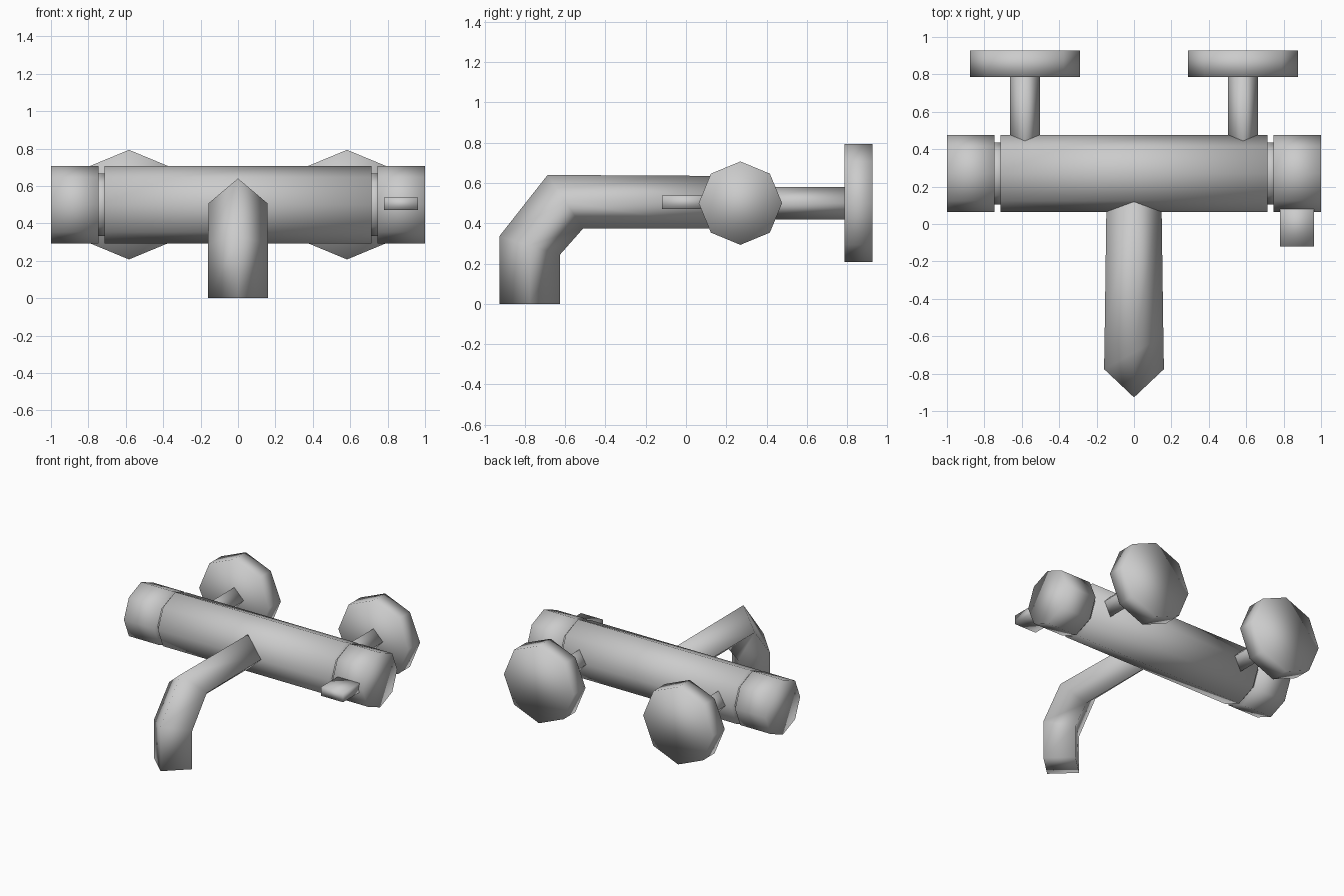
import bpy, bmesh, math
from mathutils import Matrix, Vector

default = bpy.data.objects.get("Cube")
if default:
    bpy.data.objects.remove(default, do_unlink=True)

# One satin metal grey for the whole tap
metal = bpy.data.materials.new("satin_grey_metal")
metal.use_nodes = True
GREY = (0.6, 0.6, 0.6, 1)
metal.diffuse_color = GREY
metal.node_tree.nodes["Principled BSDF"].inputs["Base Color"].default_value = GREY

AXIS_Y, AXIS_Z = 0.27, 0.5   # centre line of the valve body


def finish(name, bm):
    bmesh.ops.recalc_face_normals(bm, faces=bm.faces)
    mesh = bpy.data.meshes.new(name)
    bm.to_mesh(mesh)
    bm.free()
    mesh.materials.append(metal)
    mesh.shade_smooth()
    obj = bpy.data.objects.new(name, mesh)
    bpy.context.collection.objects.link(obj)
    return obj


def loft(name, rings):
    """Skin a closed tube through rings of points, capped at both ends."""
    bm = bmesh.new()
    loops = [[bm.verts.new(p) for p in ring] for ring in rings]
    n = len(loops[0])
    for a, b in zip(loops, loops[1:]):
        for i in range(n):
            j = (i + 1) % n
            bm.faces.new((a[i], a[j], b[j], b[i]))
    bm.faces.new(loops[0])
    bm.faces.new(loops[-1])
    return finish(name, bm)


def rod(name, axis, start, end, radius, sides, x=0):
    """Prism along x or y, with a corner pointing straight up."""
    def point(s, i):
        a = 2 * math.pi * i / sides
        u, w = radius * math.sin(a), AXIS_Z + radius * math.cos(a)
        return (s, AXIS_Y + u, w) if axis == "x" else (x + u, s, w)
    return loft(name, [[point(s, i) for i in range(sides)] for s in (start, end)])


# Valve body
rod("valve_body", "x", -0.715, 0.715, 0.207, 8)

# Necks, end knobs, wall pipes and wall flanges on both sides
for side, s in (("left", 1), ("right", -1)):
    rod(side + "_neck", "x", s * 0.68, s * 0.78, 0.167, 8)
    rod(side + "_knob", "x", s * 0.745, s * 1.0, 0.207, 8)
    rod(side + "_wall_pipe", "y", 0.3, 0.84, 0.08, 4, s * 0.583)
    rod(side + "_wall_flange", "y", 0.787, 0.927, 0.293, 8, s * 0.583)

# Spout: diamond sections given as outer (y, z), inner (y, z), half width
sections = [
    ((-0.927, 0.0), (-0.625, 0.0), 0.16),
    ((-0.927, 0.335), (-0.625, 0.245), 0.16),
    ((-0.687, 0.64), (-0.51, 0.375), 0.157),
    ((0.2, 0.635), (0.2, 0.375), 0.146),
]
rings = []
for (oy, oz), (iy, iz), w in sections:
    my, mz = (oy + iy) / 2, (oz + iz) / 2
    rings.append([(0, oy, oz), (w, my, mz), (0, iy, iz), (-w, my, mz)])
loft("spout", rings)

# Lever on the left knob
bm = bmesh.new()
bmesh.ops.create_cube(bm, size=1, matrix=Matrix.Translation(Vector((0.872, 0.0, 0.505)))
                      @ Matrix.Diagonal((0.183, 0.24, 0.068, 1)))
finish("left_lever", bm)
